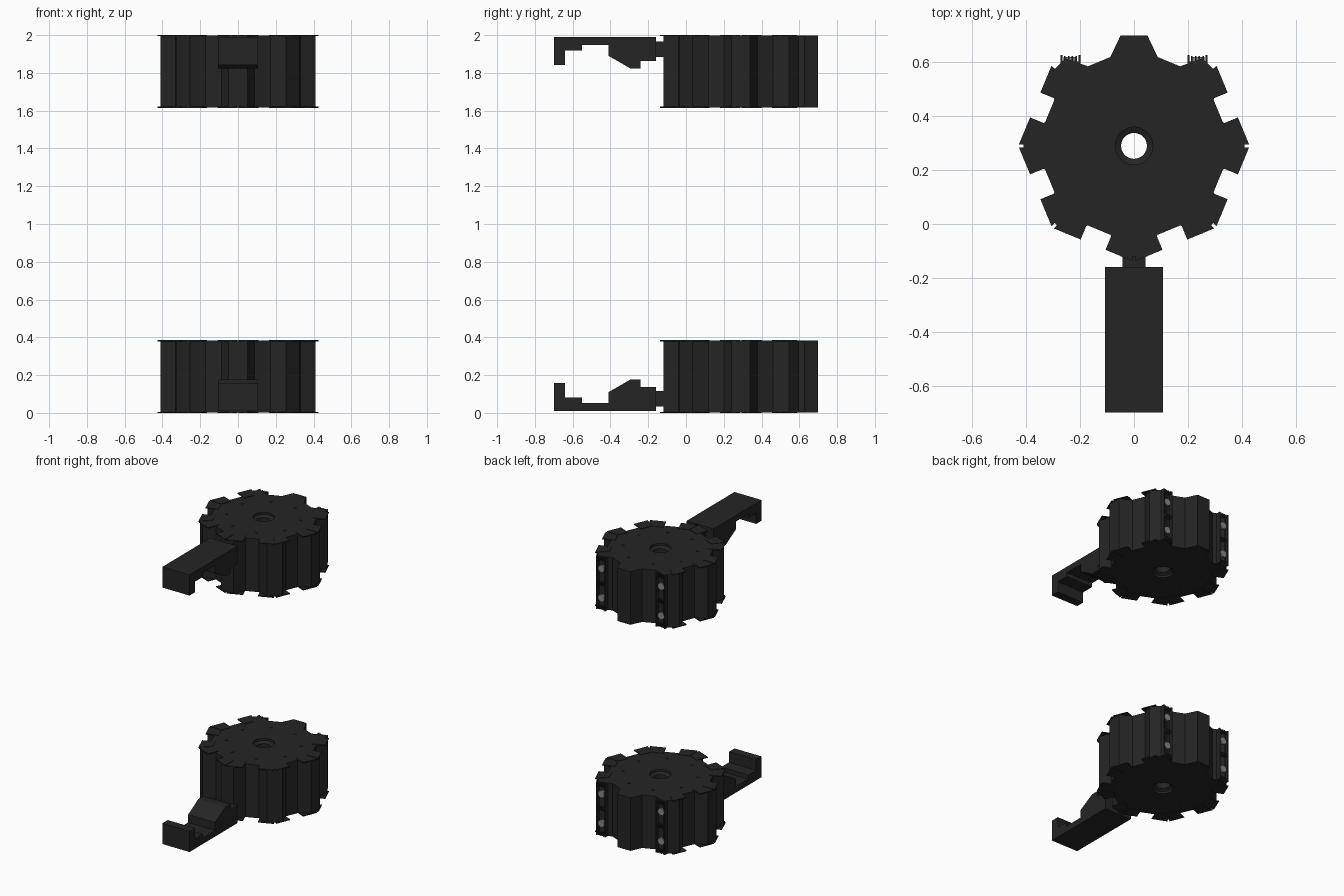
import bpy, bmesh, math
from mathutils import Matrix, Vector

if "Cube" in bpy.data.objects:
    bpy.data.objects.remove(bpy.data.objects["Cube"])

CY = 0.29          # hub axis position in y
H = 0.385          # hub height
parts = []


def material(name, v):
    m = bpy.data.materials.new(name)
    m.diffuse_color = (v, v, v, 1)
    m.use_nodes = True
    m.node_tree.nodes["Principled BSDF"].inputs["Base Color"].default_value = m.diffuse_color
    return m


BLACK = material("black_plastic", 0.018)
GREY = material("grey_metal", 0.25)


def finish(bm, name, mat=BLACK):
    bmesh.ops.recalc_face_normals(bm, faces=bm.faces)
    me = bpy.data.meshes.new(name)
    bm.to_mesh(me)
    bm.free()
    me.materials.append(mat)
    ob = bpy.data.objects.new(name, me)
    bpy.context.collection.objects.link(ob)
    parts.append(ob)
    return ob


def prism(bm, pts, d):
    """Extrude a closed outline of 3D points along d."""
    f = bm.faces.new([bm.verts.new(p) for p in pts])
    r = bmesh.ops.extrude_face_region(bm, geom=[f])
    vs = [v for v in r["geom"] if isinstance(v, bmesh.types.BMVert)]
    bmesh.ops.translate(bm, verts=vs, vec=d)


def box(bm, x0, x1, y0, y1, z0, z1):
    prism(bm, [(x0, y0, z0), (x1, y0, z0), (x1, y1, z0), (x0, y1, z0)], (0, 0, z1 - z0))


def polar(u, w, deg, z):
    """Point u outward and w sideways in the direction deg, around the hub axis."""
    a = math.radians(deg)
    return (u * math.cos(a) - w * math.sin(a), CY + u * math.sin(a) + w * math.cos(a), z)


# toothed hub body
bm = bmesh.new()
outline = []
for k in range(8):
    outline += [polar(u, w, 45 * k, 0.003)
                for u, w in ((0.33, -0.088), (0.41, -0.05), (0.41, 0.05), (0.33, 0.088))]
prism(bm, outline, (0, 0, H - 0.006))
hub = finish(bm, "hub_body")

# axle hole with a shallow countersink at each end
bm = bmesh.new()
prof = [(0.07, -0.02), (0.07, 0.018), (0.048, 0.03), (0.048, H - 0.03), (0.07, H - 0.018), (0.07, H + 0.02)]
N = 32
rings = [[bm.verts.new(polar(r, 0, 360 * i / N, z)) for i in range(N)] for r, z in prof]
for a, b in zip(rings, rings[1:]):
    for i in range(N):
        bm.faces.new((a[i], a[(i + 1) % N], b[(i + 1) % N], b[i]))
bm.faces.new(rings[0])
bm.faces.new(rings[-1])
cutter = finish(bm, "hole_cutter")
parts.remove(cutter)
mod = hub.modifiers.new("hole", 'BOOLEAN')
mod.operation = 'DIFFERENCE'
mod.solver = 'EXACT'
mod.object = cutter
bpy.context.view_layer.objects.active = hub
bpy.ops.object.modifier_apply(modifier="hole")
bpy.data.objects.remove(cutter)

# thin flared ears on both end plates, leaving a slot over every valley
bm = bmesh.new()
for k in range(8):
    v = 22.5 + 45 * k
    if k in (1, 2):
        continue
    for s in (-1, 1):
        for z in (0, H - 0.006):
            pts = [(0.397, 0.05), (0.397, 0.158), (0.31, 0.125), (0.31, 0.05)]
            prism(bm, [polar(u, s * w, v, z) for u, w in pts], (0, 0, 0.006))
finish(bm, "end_plate_ears")

# small hooks at the ends of every valley
bm = bmesh.new()
for k in range(8):
    for w in (-0.04, 0.04):
        for z in (0.003, H - 0.055):
            pts = [(0.30, w - .006), (0.338, w - .006), (0.338, w + .006), (0.30, w + .006)]
            prism(bm, [polar(u, q, 22.5 + 45 * k, z) for u, q in pts], (0, 0, 0.052))
finish(bm, "valley_hooks")

# screw heads on both faces
bm = bmesh.new()
for k in range(8):
    for z in (0.003, H - 0.003):
        bmesh.ops.create_cone(bm, cap_ends=True, segments=12, radius1=0.01, radius2=0.01, depth=0.006,
                              matrix=Matrix.Translation(Vector(polar(0.245, 0, 24 + 45 * k, z))))
finish(bm, "face_screws")

# two ribbed rear strips, each with two round grey contacts
for side, label in ((-1, "left"), (1, "right")):
    c = side * 0.236
    bm = bmesh.new()
    box(bm, c - 0.037, c + 0.037, 0.575, 0.604, 0.004, H - 0.004)
    for x in (c - 0.037, c + 0.029):
        box(bm, x, x + 0.008, 0.60, 0.627, 0.004, H - 0.004)
    for z in (0.004, 0.185, H - 0.03):
        for j in range(4):
            x = c - 0.024 + j * 0.014
            box(bm, x, x + 0.006, 0.60, 0.624, z, z + 0.024)
    finish(bm, label + "_strip")
    bm = bmesh.new()
    for z in (0.09, 0.30):
        bmesh.ops.create_cone(bm, cap_ends=True, segments=20, radius1=0.025, radius2=0.025, depth=0.02,
                              matrix=Matrix.Translation((c, 0.611, z)) @ Matrix.Rotation(math.pi / 2, 4, 'X'))
    finish(bm, label + "_contacts", GREY)

# hooked arm, drawn as a side profile
bm = bmesh.new()
prof = [(-0.70, 0.01), (-0.16, 0.01), (-0.16, 0.138), (-0.24, 0.138), (-0.24, 0.176), (-0.295, 0.176),
        (-0.41, 0.11), (-0.41, 0.053), (-0.55, 0.053), (-0.55, 0.082), (-0.64, 0.082), (-0.64, 0.158), (-0.70, 0.158)]
prism(bm, [(-0.107, y, z) for y, z in prof], (0.214, 0, 0))
finish(bm, "hook_arm")
bm = bmesh.new()
box(bm, -0.042, 0.042, -0.17, -0.11, 0.035, 0.115)
finish(bm, "arm_neck")

# smooth the round parts, then mirror everything to make the upper unit
for ob in parts:
    bpy.ops.object.select_all(action='DESELECT')
    ob.select_set(True)
    bpy.context.view_layer.objects.active = ob
    bpy.ops.object.shade_smooth_by_angle(angle=math.radians(20))
flip = Matrix.Translation((0, 0, 2)) @ Matrix.Diagonal((1, 1, -1, 1))
for ob in list(parts):
    up = ob.copy()
    up.data = ob.data.copy()
    up.data.transform(flip)
    up.data.flip_normals()
    up.name = "upper_" + ob.name
    ob.name = "lower_" + ob.name
    bpy.context.collection.objects.link(up)
